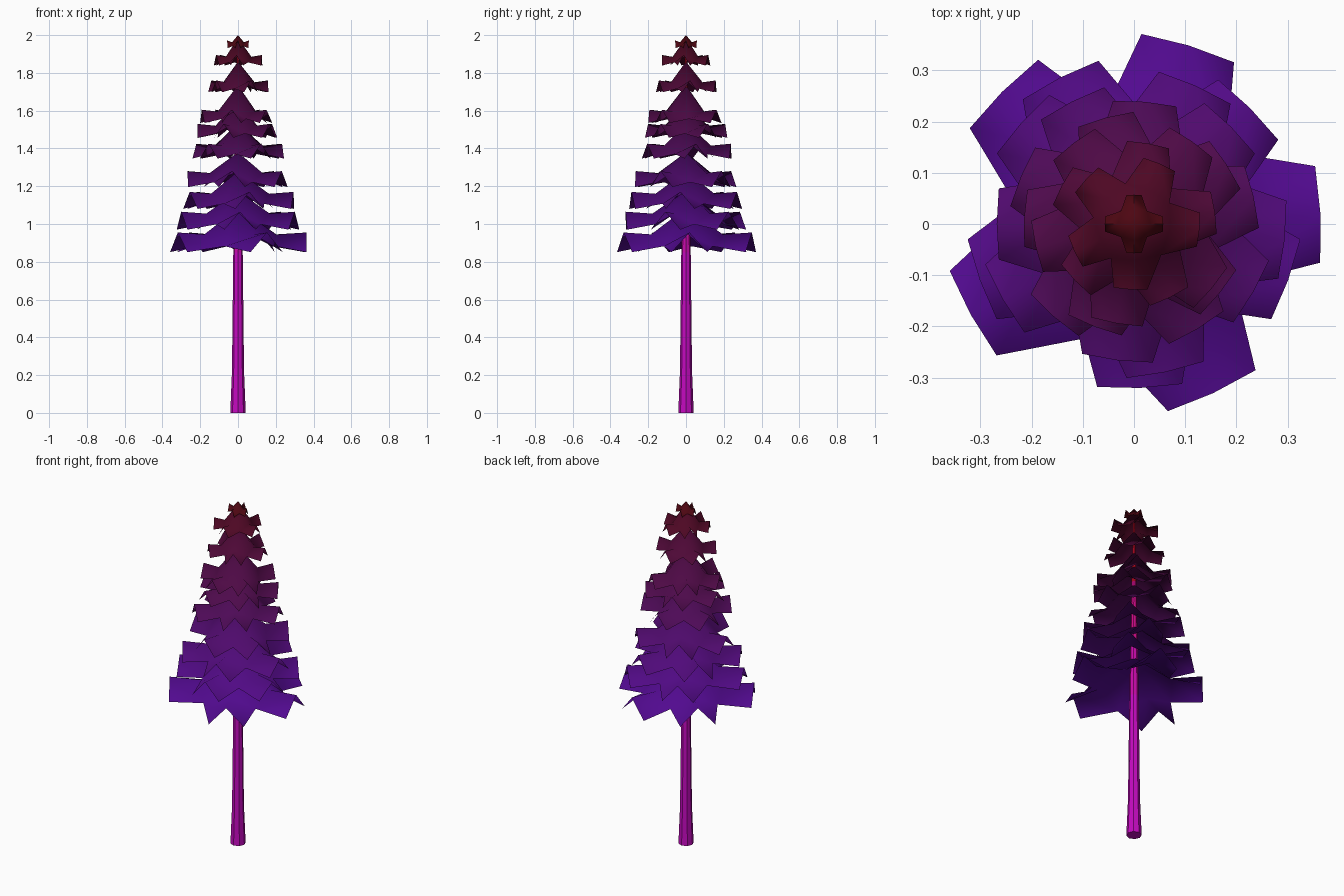
import bpy, bmesh
from math import radians, cos, sin, pi
from mathutils import Vector

if "Cube" in bpy.data.objects:
    bpy.data.objects.remove(bpy.data.objects["Cube"])


def mat(name, stops, t):
    # colour picked along a list of gradient stops, t in 0..1
    f = t * (len(stops) - 1)
    i = min(int(f), len(stops) - 2)
    c = [a + (b - a) * (f - i) for a, b in zip(stops[i], stops[i + 1])]
    m = bpy.data.materials.new(name)
    m.diffuse_color = (*c, 1)
    m.use_nodes = True
    m.node_tree.nodes["Principled BSDF"].inputs["Base Color"].default_value = m.diffuse_color
    return m


def finish(bm, name, mats, angle):
    bmesh.ops.recalc_face_normals(bm, faces=bm.faces)
    # open foliage sheets must face upward
    if name.startswith("foliage") and sum(f.normal.z for f in bm.faces) < 0:
        bmesh.ops.reverse_faces(bm, faces=bm.faces)
    me = bpy.data.meshes.new(name)
    bm.to_mesh(me)
    bm.free()
    for m in mats:
        me.materials.append(m)
    ob = bpy.data.objects.new(name, me)
    bpy.context.collection.objects.link(ob)
    bpy.ops.object.select_all(action='DESELECT')
    ob.select_set(True)
    bpy.context.view_layer.objects.active = ob
    bpy.ops.object.shade_smooth_by_angle(angle=radians(angle))
    return ob


# Trunk: tapered eight-sided column running up inside the foliage
TRUNK = [(0.55, 0.003, 0.52), (0.6, 0.003, 0.35), (0.6, 0.003, 0.02)]
profile = [(0, 0.041), (0.22, 0.032), (0.85, 0.025), (1.2, 0.019), (1.55, 0.013), (1.93, 0.005)]
bm = bmesh.new()
N = 8
rings = [[bm.verts.new((r * cos(2 * pi * k / N), r * sin(2 * pi * k / N), z))
          for k in range(N)] for z, r in profile]
for j, (lo, hi) in enumerate(zip(rings, rings[1:])):
    for k in range(N):
        f = bm.faces.new((lo[k], lo[(k + 1) % N], hi[(k + 1) % N], hi[k]))
        f.material_index = j
bm.faces.new(rings[0][::-1])
bm.faces.new(rings[-1]).material_index = len(profile) - 2
finish(bm, "trunk", [mat(f"bark_{j}", TRUNK, max(0, (j - 1) / 3))
                     for j in range(len(profile) - 1)], 30)

# Foliage: pleated skirts with drooping squared fronds
LEAF = [(0.085, 0.003, 0.28), (0.075, 0.003, 0.08), (0.075, 0.002, 0.006)]


def tier(name, z, r, angles, rise, t):
    bm = bmesh.new()
    drop = 0.03 + 0.2 * r
    hw = 0.255 * r
    n = len(angles)
    angles = [radians(a) for a in angles]
    apex = bm.verts.new((0, 0, z + rise))
    notches = []
    for i, a in enumerate(angles):
        b = angles[(i + 1) % n] + (2 * pi if i == n - 1 else 0)
        m = (a + b) / 2
        notches.append(bm.verts.new((0.62 * r * cos(m), 0.62 * r * sin(m), z - 0.7 * drop)))
    for i, a in enumerate(angles):
        d, s = Vector((cos(a), sin(a), 0)), Vector((-sin(a), cos(a), 0))
        up = Vector((0, 0, z))
        ridge = bm.verts.new(d * r * 0.55 + up - Vector((0, 0, 0.01)))
        tip = bm.verts.new(d * r * 0.985 + up)
        for sign, notch in ((1, notches[i]), (-1, notches[i - 1])):
            corner = bm.verts.new(d * r * 0.97 + s * hw * sign + up - Vector((0, 0, drop)))
            bm.faces.new((apex, ridge, notch)[::sign])
            bm.faces.new((ridge, tip, corner, notch)[::sign])
    finish(bm, name, [mat(name + "_leaf", LEAF, t)], 100)


def even(start, n=5):
    return [start + 360 / n * k for k in range(n)]


# ridge height, radius, rise to the stem, frond directions
tiers = [
    (0.955, 0.370, 0.13, [3, 73, 135, 209, 295]),
    (1.065, 0.325, 0.11, [45, 117, 200, 272, 340]),
    (1.170, 0.300, 0.11, even(66)),
    (1.280, 0.272, 0.10, [45, 117, 180, 263, 330]),
    (1.425, 0.243, 0.11, even(13)),
    (1.530, 0.218, 0.12, even(33)),
    (1.605, 0.200, 0.13, [55, 127, 193, 260, 320]),
    (1.760, 0.162, 0.10, even(8)),
    (1.895, 0.130, 0.09, [-5, 67, 137, 205, 267]),
    (1.972, 0.058, 0.028, even(0, 4)),
]
for i, (z, r, rise, angs) in enumerate(tiers):
    tier(f"foliage_tier_{i + 1}", z, r, angs, rise, (z - 0.955) / 1.017)
